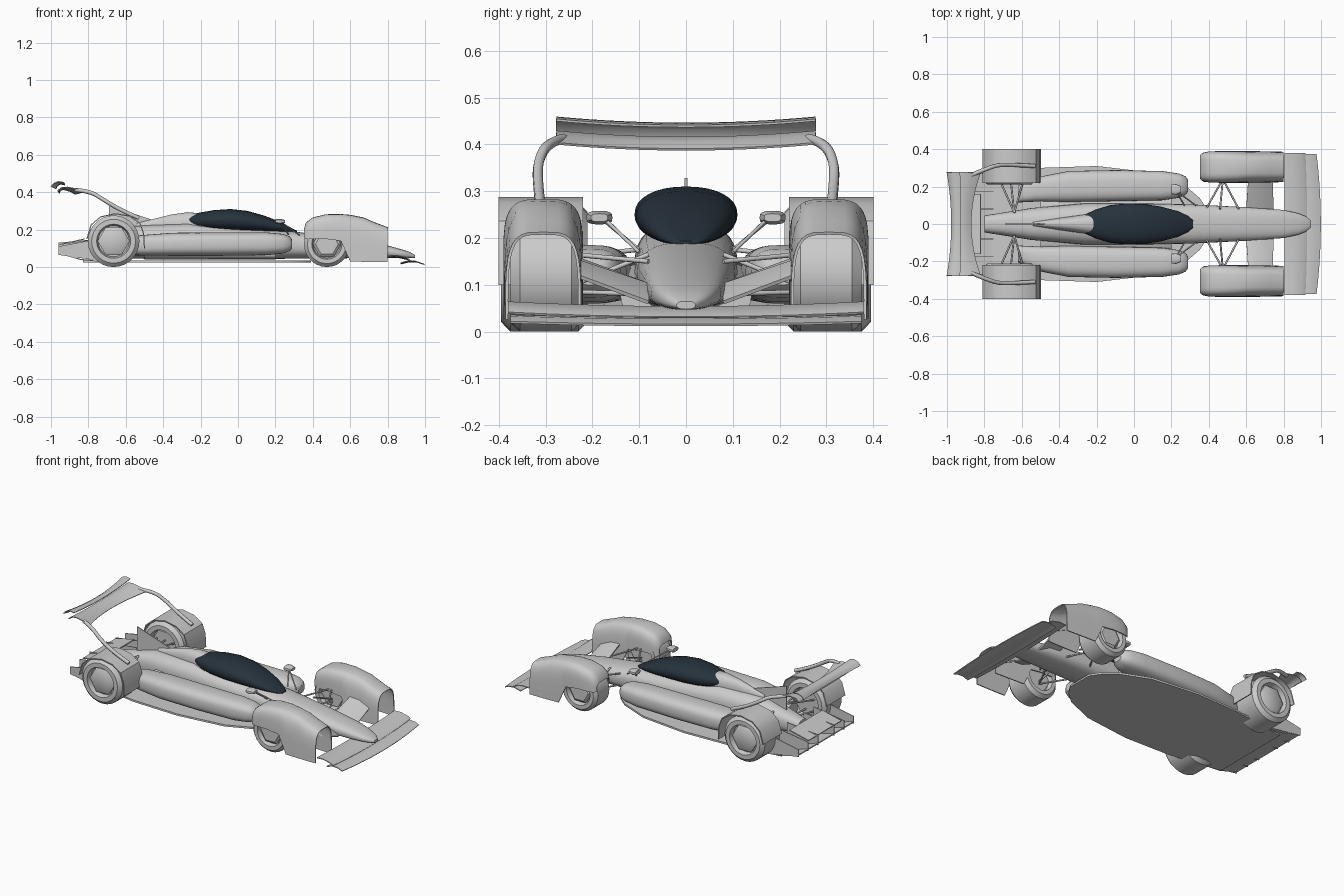
import bpy, bmesh, math
from mathutils import Vector

cube = bpy.data.objects.get("Cube")
if cube:
    bpy.data.objects.remove(cube)


def material(name, rgb):
    m = bpy.data.materials.new(name)
    m.use_nodes = True
    m.diffuse_color = (*rgb, 1)
    m.node_tree.nodes["Principled BSDF"].inputs["Base Color"].default_value = (*rgb, 1)
    return m


GREY = material("light grey", (0.6, 0.6, 0.6))
GLASS = material("dark blue glass", (0.02, 0.032, 0.045))


def grid(name, rows, closed=False, thick=0, mirror=False, mat=GREY, angle=35):
    """Skin rows of points; closed rows become a capped solid, open ones a sheet."""
    bm = bmesh.new()
    vs = [[bm.verts.new(p) for p in row] for row in rows]
    n = len(rows[0])
    for a, b in zip(vs, vs[1:]):
        for i in range(n if closed else n - 1):
            j = (i + 1) % n
            bm.faces.new((a[i], a[j], b[j], b[i]))
    if closed:
        bm.faces.new(vs[0])
        bm.faces.new(vs[-1])
    bmesh.ops.recalc_face_normals(bm, faces=bm.faces)
    mesh = bpy.data.meshes.new(name)
    bm.to_mesh(mesh)
    bm.free()
    mesh.materials.append(mat)
    ob = bpy.data.objects.new(name, mesh)
    bpy.context.collection.objects.link(ob)
    if thick:
        mod = ob.modifiers.new("thickness", "SOLIDIFY")
        mod.thickness, mod.offset = thick, 0
    if mirror:
        mod = ob.modifiers.new("mirror", "MIRROR")
        mod.use_axis = (False, True, False)
    bpy.ops.object.select_all(action="DESELECT")
    ob.select_set(True)
    bpy.context.view_layer.objects.active = ob
    bpy.ops.object.convert(target="MESH")
    bpy.ops.object.shade_smooth_by_angle(angle=math.radians(angle))
    return ob


def power(v, p):
    return math.copysign(abs(v) ** (2 / p), v)


def loft(name, stations, p=2.4, n=32, **kw):
    """Stations along x: (x, y centre, half width, bottom z, top z)."""
    rows = []
    for x, y, w, z0, z1 in stations:
        ring = [math.tau * i / n for i in range(n)]
        rows.append([(x, y + w * power(math.cos(t), p),
                      (z0 + z1) / 2 + (z1 - z0) / 2 * power(math.sin(t), p)) for t in ring])
    return grid(name, rows, closed=True, **kw)


def lathe(name, x, z, profile, n, **kw):
    """Turn (y, radius) pairs about a sideways axle."""
    rows = [[(x + r * math.cos(math.tau * i / n), y, z + r * math.sin(math.tau * i / n))
             for i in range(n)] for y, r in profile]
    return grid(name, rows, closed=True, mirror=True, **kw)


def wing(name, profile, half, sweep, bow, thick):
    """Blade across the car: sweep moves the middle in x, bow lowers it."""
    rows = []
    for i in range(17):
        u = i / 8 - 1
        k = 1 - u * u
        rows.append([(x + k * (sweep[0] + (sweep[1] - sweep[0]) * j / (len(profile) - 1)),
                      u * half, z - bow * k) for j, (x, z) in enumerate(profile)])
    return grid(name, rows, thick=thick, angle=50)


def tubes(name, paths, radius, smooth=False):
    """Round rods along paths, copied to both sides."""
    cu = bpy.data.curves.new(name, "CURVE")
    cu.dimensions, cu.bevel_depth, cu.bevel_resolution = "3D", radius, 2
    cu.use_fill_caps = True
    for s in (1, -1):
        for path in paths:
            sp = cu.splines.new("NURBS" if smooth else "POLY")
            sp.points.add(len(path) - 1)
            for pt, (x, y, z) in zip(sp.points, path):
                pt.co = (x, s * y, z, 1)
            if smooth:
                sp.use_endpoint_u, sp.order_u = True, 3
    cu.materials.append(GREY)
    ob = bpy.data.objects.new(name, cu)
    bpy.context.collection.objects.link(ob)
    return ob


# Central body, spine and canopy
loft("fuselage", [(.945, 0, .02, .048, .065), (.92, 0, .04, .047, .08), (.88, 0, .057, .047, .093),
                  (.8, 0, .075, .047, .115), (.6, 0, .09, .047, .15), (.3, 0, .105, .045, .19),
                  (0, 0, .11, .04, .21), (-.27, 0, .11, .04, .235), (-.55, 0, .085, .045, .22),
                  (-.8, 0, .045, .07, .15)], p=2.6)
loft("spine_fairing", [(-.18, 0, .07, .15, .285), (-.27, 0, .05, .15, .293), (-.36, 0, .038, .15, .28),
                       (-.54, 0, .012, .15, .235)])
loft("canopy", [(.315, 0, .02, .184, .194), (.29, 0, .042, .184, .207), (.23, 0, .07, .184, .24),
                (.14, 0, .094, .186, .275), (.05, 0, .107, .188, .3), (-.04, 0, .11, .19, .31),
                (-.13, 0, .1, .195, .304), (-.21, 0, .076, .205, .29), (-.26, 0, .05, .222, .275),
                (-.285, 0, .022, .24, .26)], p=2.2, mat=GLASS, angle=60)
grid("tail_fin", [[(-.45, 0, .22), (-.45, 0, .25)], [(-.69, 0, .14), (-.69, 0, .328)]], thick=.006)

# Side pods and floor
loft("side_pods", [(.29, .205, .03, .1, .145), (.275, .205, .05, .085, .165), (.24, .205, .065, .072, .177),
                   (.15, .205, .078, .063, .185), (-.1, .205, .083, .06, .185), (-.35, .2, .083, .06, .183),
                   (-.52, .185, .065, .062, .17), (-.62, .16, .045, .065, .14)], p=2.8, mirror=True)
loft("pod_bridge", [(.2, 0, .14, .04, .12), (-.5, 0, .14, .04, .15)], p=4)
outline = [(.39, .08), (.35, .14), (.28, .2), (.1, .275), (-.2, .31), (-.5, .3), (-.83, .25)]
grid("floor", [[(x, -y, .025), (x, y, .025), (x, y, .036), (x, -y, .036)] for x, y in outline], closed=True)

# Wheels
for part, x, r, y0, y1 in (("front", .475, .122, .225, .375), ("rear", -.665, .138, .21, .395)):
    lathe(part + "_tyres", x, r, [(y0 + .03, r * .6), (y0, r * .66), (y0, r * .85), (y0 + .02, r),
                                  (y1 - .02, r), (y1, r * .85), (y1, r * .66), (y1 - .03, r * .6)], 28)
    lathe(part + "_hubs", x, r, [(y0 + .02, r * .62), (y1 - .02, r * .62), (y1 - .01, r * .5)], 6)

# Front wheel hoods, open at the nose end and below
rows = []
for x, w, z0, z1 in [(.355, .06, .155, .2), (.365, .072, .15, .235), (.4, .08, .15, .262), (.47, .082, .15, .279),
                     (.55, .082, .14, .28), (.6, .082, .03, .276), (.67, .081, .028, .262),
                     (.73, .08, .027, .236), (.8, .078, .026, .21)]:
    rows.append([(x, .305 + w * power(math.cos(t), 4), z0 + (z1 - z0) * power(math.sin(t), 4))
                 for t in [math.pi * i / 18 for i in range(19)]])
grid("front_hoods", rows, thick=.006, mirror=True, angle=50)

# Rear wheel arches
arch = [(-.5, .1), (-.505, .18), (-.525, .235), (-.58, .272), (-.655, .285), (-.735, .268),
        (-.785, .225), (-.808, .15)]
grid("rear_arches", [[(x, y, z) for x, z in arch] for y in (.22, .4)], thick=.006, mirror=True)

# Front wing, two blades
wing("front_wing_blade", [(.87, .022), (.91, .034), (.95, .031), (.975, .02)], .375, (0, .023), .006, .005)
wing("front_wing_flap", [(.805, .06), (.85, .062), (.9, .05), (.915, .04)], .38, (0, .01), .01, .005)

# Sloped planes between nose and front hoods
grid("nose_planes", [[(.6, .08, .1), (.67, .08, .1), (.745, .08, .062)],
                     [(.61, .23, .155), (.67, .23, .15), (.74, .23, .118)]], thick=.008, mirror=True)

# Rear wing, two blades on curved arms
wing("rear_wing_blade", [(-.965, .407), (-.945, .424), (-.91, .427), (-.86, .417), (-.82, .402)],
     .277, (.01, -.05), .013, .005)
wing("rear_wing_flap", [(-1, .43), (-.985, .447), (-.96, .457), (-.93, .452)], .277, (.025, .005), .013, .005)
tubes("rear_wing_arms", [[(-.87, .262, .412), (-.79, .295, .405), (-.72, .318, .36), (-.62, .315, .3),
                          (-.53, .31, .262)]], .011, smooth=True)

# Diffuser with upright vanes at the tail
grid("diffuser", [[(-.72, y, .03), (-.84, y, .04), (-.96, y, .075)] for y in (-.27, .27)], thick=.006)
grid("tail_plane", [[(-.82, y, .15), (-.95, y, .12)] for y in (-.16, .16)], thick=.006)
for i in range(3):
    y = .08 + .095 * i
    grid("diffuser_vanes_%d" % (i + 1), [[(-.75, y, .035), (-.75, y, .15)],
                                         [(-.96, y, .065), (-.96, y, .13 - .01 * i)]],
         thick=.005, mirror=True)

# Mirrors on stalks
loft("mirrors", [(.2, .185, .026, .232, .256), (.225, .185, .028, .229, .258), (.25, .185, .018, .235, .252)],
     p=3, n=16, mirror=True)
tubes("mirror_stalks", [[(.27, .1, .175), (.225, .175, .237)], [(.33, .1, .17), (.235, .17, .237)]], .004)

# Suspension arms
tubes("front_suspension", [[(x, .08, z), (.475, .24, e)] for z, e in ((.15, .165), (.08, .085))
                           for x in (.385, .56)] + [[(.46, .08, .165), (.475, .24, .1)]], .005)
tubes("rear_suspension", [[(-.64, .06, z), (x, .24, e)] for z, e in ((.18, .16), (.09, .09))
                          for x in (-.72, -.66, -.59)], .005)
